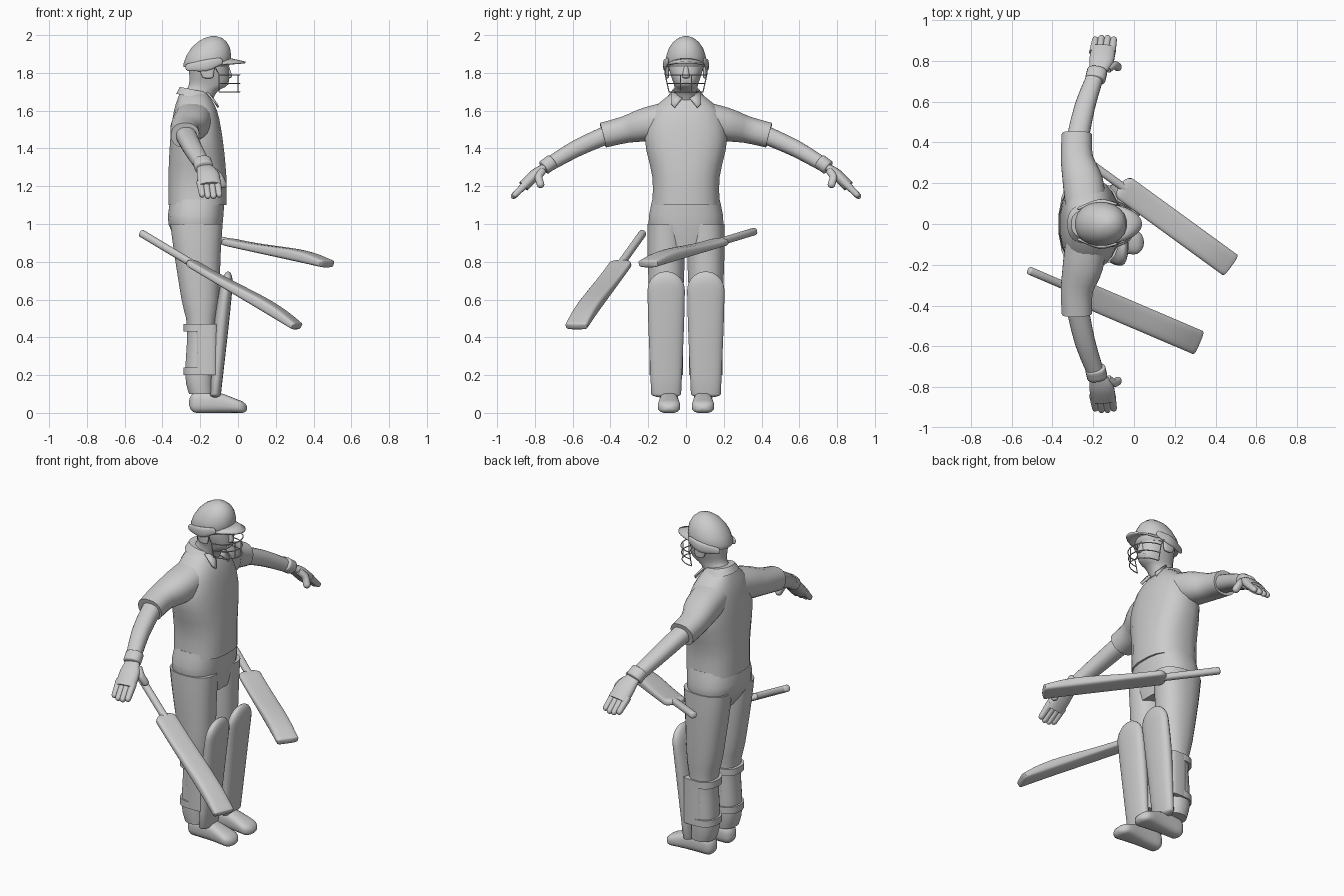
import bpy, bmesh, math
from mathutils import Vector

if "Cube" in bpy.data.objects:
    bpy.data.objects.remove(bpy.data.objects["Cube"], do_unlink=True)

SIDES = 20
UP = Vector((0, 0, 1))
FORWARD = Vector((1, 0, 0))
LEFTWARD = Vector((0, 1, 0))
LEG = .105
tone = (.6, .6, .6, 1)
grey = bpy.data.materials.new("plain grey")
grey.use_nodes = True
grey.diffuse_color = tone
grey.node_tree.nodes["Principled BSDF"].inputs["Base Color"].default_value = tone


def finish(name, bm, angle=50, thickness=None):
    bmesh.ops.recalc_face_normals(bm, faces=bm.faces)
    mesh = bpy.data.meshes.new(name)
    bm.to_mesh(mesh)
    bm.free()
    part = bpy.data.objects.new(name, mesh)
    bpy.context.collection.objects.link(part)
    mesh.materials.append(grey)
    bpy.ops.object.select_all(action="DESELECT")
    part.select_set(True)
    bpy.context.view_layer.objects.active = part
    bpy.ops.object.shade_smooth_by_angle(angle=math.radians(angle))
    if thickness:
        part.modifiers.new("thickness", "SOLIDIFY").thickness = thickness


def smoothed(rings):
    """Add two rings on a smooth curve between each pair of key rings."""
    keys = [Vector(ring) for ring in rings]
    result = []
    for i, (start, end) in enumerate(zip(keys, keys[1:])):
        leave = (end - keys[max(i - 1, 0)]) / 2
        arrive = (keys[min(i + 2, len(keys) - 1)] - start) / 2
        step = end - start
        for t in (0, 1 / 3, 2 / 3):
            result.append(start + leave * t + (step * 3 - leave * 2 - arrive) * t ** 2
                          + (leave + arrive - step * 2) * t ** 3)
    return result + [keys[-1]]


def domed(rings, length):
    """Close the last ring with a rounded end."""
    if not length:
        return rings
    last = rings[-1]
    centre = Vector(last[:3])
    outward = (centre - Vector(rings[-2][:3])).normalized()
    ends = []
    for k in range(1, 6):
        turn = math.radians(k * 17)
        spot = centre + outward * length * math.sin(turn)
        ends.append(Vector((*spot, *(size * math.cos(turn) for size in last[3:]))))
    return rings + ends


def skin(name, rings, side=FORWARD, along=None, s=1, tip=0, tail=0, power=2.3, angle=50):
    """Skin rounded rings, each a centre and two half sizes; s mirrors in y."""
    rings = domed(smoothed(rings), tip)
    rings = domed(rings[::-1], tail)[::-1]
    centres = [Vector((ring[0], ring[1] * s, ring[2])) for ring in rings]
    bm = bmesh.new()
    loops = []
    for i, ring in enumerate(rings):
        ahead = centres[min(i + 1, len(rings) - 1)] - centres[max(i - 1, 0)]
        ahead = Vector(along or ahead).normalized()
        across = (side - ahead * side.dot(ahead)).normalized()
        other = ahead.cross(across)
        loop = []
        for k in range(SIDES):
            turn = math.tau * (k + .5) / SIDES
            c, d = (math.copysign(abs(v) ** (2 / power), v) for v in (math.cos(turn), math.sin(turn)))
            loop.append(bm.verts.new(centres[i] + across * ring[3] * c + other * ring[4] * d))
        loops.append(loop)
    for lower, upper in zip(loops, loops[1:]):
        for k in range(SIDES):
            j = (k + 1) % SIDES
            bm.faces.new((lower[k], lower[j], upper[j], upper[k]))
    bm.faces.new(loops[0])
    bm.faces.new(loops[-1])
    finish(name, bm, angle)


def column(name, rows, y=0, along=UP, **options):
    """Upright part from rows of height, back, front and half width."""
    rings = [((back + front) / 2, y, z, (front - back) / 2, width) for z, back, front, width in rows]
    skin(name, rings, along=along, **options)


def limb(name, rows, flat=1, **options):
    """Tube from rows of position and radius."""
    skin(name, [(x, y, z, radius, radius * flat) for x, y, z, radius in rows], **options)


def wire(name, points):
    curve = bpy.data.curves.new(name, "CURVE")
    curve.dimensions = "3D"
    curve.bevel_depth = .003
    curve.bevel_resolution = 1
    spline = curve.splines.new("POLY")
    spline.points.add(len(points) - 1)
    for target, point in zip(spline.points, points):
        target.co = (*point, 1)
    curve.materials.append(grey)
    bpy.context.collection.objects.link(bpy.data.objects.new(name, curve))


# Shirt and trouser hips
column("shirt_body", [(1.1, -.37, -.06, .18), (1.25, -.37, -.06, .18), (1.45, -.36, -.08, .22),
                      (1.6, -.34, -.11, .18), (1.69, -.31, -.16, .08)], power=2.5)
column("trouser_hips", [(.88, -.3, -.1, .15), (1, -.37, -.08, .2), (1.13, -.36, -.07, .18)], power=2.5)

# Head and face
column("head", [(1.62, -.3, -.15, .06), (1.7, -.28, -.11, .06), (1.74, -.26, -.05, .065),
                (1.82, -.26, -.05, .09), (1.9, -.26, -.06, .09)])
limb("nose", [(-.05, 0, 1.78, .02), (-.06, 0, 1.84, .01)], tail=.01)
limb("lips", [(-.06, -.02, 1.75, .01), (-.06, .02, 1.75, .01)], tip=.01, tail=.01)

# Helmet shell, lower at the back, with its peak
column("helmet_shell", [(1.83, -.29, -.05, .1), (1.85, -.29, -.04, .11)], tip=.15, power=2.1)
bm = bmesh.new()
rows = []
for k in range(13):
    turn = math.radians(k * 13 - 78)
    c, d = math.cos(turn), math.sin(turn)
    rows.append([bm.verts.new(((.11 + .09 * t) * c - .16, .1 * d, 1.84 + (.04 - .02 * t) * c))
                 for t in (0, .5, 1)])
for near, far in zip(rows, rows[1:]):
    for i in range(2):
        bm.faces.new((near[i], near[i + 1], far[i + 1], far[i]))
finish("helmet_peak", bm, thickness=.01)

# Face grille bars
for level in range(3):
    z = 1.7 + level * .045
    width = .09 + level * .01
    arc = [math.pi * (k / 12 - .5) for k in range(13)]
    wire("grille_bar", [(.11 * math.cos(turn) - .1, width * math.sin(turn), z) for turn in arc])

# Collar band, sitting lower at the throat
column("collar_band", [(1.67, -.33, -.13, .1), (1.71, -.31, -.15, .07)], along=(.2, 0, 1))

for s in (1, -1):
    # Collar flap
    bm = bmesh.new()
    corners = [(-.14, .01, 1.68), (-.16, .08, 1.7), (-.11, .08, 1.64), (-.1, .06, 1.62)]
    bm.faces.new([bm.verts.new((x, y * s, z)) for x, y, z in corners])
    finish("collar_flap", bm, thickness=.01)
    # Ear protection and grille sides
    limb("ear_guard", [(-.26, .08, 1.83, .02), (-.17, .11, 1.84, .03), (-.1, .1, 1.86, .02)],
         side=UP, flat=.4, tip=.02, tail=.02, s=s)
    column("ear_flap", [(1.78, -.19, -.13, .01), (1.85, -.22, -.12, .01)], y=.1, tail=.01, s=s)
    wire("grille_side", [(-.13, .11 * s, 1.85), (-.1, .11 * s, 1.79), (-.1, .09 * s, 1.7)])
    wire("grille_upright", [(0, .03 * s, 1.79), (0, .03 * s, 1.7)])
    # Sleeve and forearm
    limb("sleeve", [(-.23, .04, 1.57, .1), (-.25, .2, 1.53, .1), (-.28, .32, 1.5, .08),
                    (-.28, .44, 1.47, .075)], flat=.9, s=s)
    limb("forearm", [(-.28, .4, 1.48, .055), (-.24, .58, 1.4, .05), (-.18, .75, 1.3, .04)], flat=.9, s=s)
    # Batting glove
    limb("glove_cuff", [(-.19, .71, 1.33, .05), (-.18, .75, 1.3, .05)], flat=.8, tip=.01, tail=.01, s=s)
    limb("glove_palm", [(-.18, .75, 1.3, .04), (-.16, .8, 1.26, .06), (-.15, .86, 1.2, .06)], flat=.5, s=s)
    for finger in range(4):
        x = finger * .03 - .2
        reach = .05 + .02 * math.sin(math.pi * (finger + 1) / 5)
        limb("glove_finger", [(x, .84, 1.22, .02), (x + .01, .84 + reach, 1.22 - reach, .016)],
             tip=.02, s=s)
    limb("glove_thumb", [(-.13, .76, 1.28, .02), (-.1, .78, 1.25, .02), (-.08, .77, 1.21, .02)], tip=.02, s=s)
    # Trouser leg
    column("trouser_leg", [(1, -.36, -.08, .1), (.85, -.34, -.09, .1), (.6, -.3, -.1, .09),
                           (.45, -.27, -.12, .08), (.2, -.28, -.13, .08), (.1, -.26, -.13, .07)], y=LEG, s=s)
    # Leg pad with side wing and straps
    column("leg_pad", [(.1, -.15, -.09, .08), (.45, -.13, -.05, .095), (.65, -.1, -.03, .1)],
           y=LEG, tip=.1, tail=.02, s=s)
    column("pad_wing", [(z, -.23, -.1, .09) for z in (.2, .47)], y=LEG, power=4, s=s)
    for middle in (.22, .45):
        column("pad_strap", [(middle + h, -.29, -.11, .09) for h in (-.02, .02)], y=LEG, s=s)
    # Shoe resting on the ground
    skin("shoe", [(x, .09, height, width, height) for x, height, width in
                  ((-.22, .055, .045), (-.11, .055, .05), (0, .035, .06))],
         side=LEFTWARD, along=FORWARD, tip=.05, tail=.04, power=2.8, s=s)


def bat(grip, toe):
    """Bat from grip end to toe, its face level from edge to edge."""
    grip, toe = Vector(grip), Vector(toe)
    along = toe - grip
    side = along.cross(UP).normalized()
    lift = side.cross(along).normalized()
    neck = grip.lerp(toe, .34)
    skin("bat_handle", [(*grip, .02, .02), (*neck, .02, .02)], side=side, tail=.01, tip=.03)
    blade = []
    for k in range(9):
        swell = .01 * math.sin(math.pi * (k / 8) ** 2)
        blade.append((*(neck.lerp(toe, k / 8) + lift * swell), .062, .02 + swell))
    skin("bat_blade", blade, side=side, tail=.04, tip=.01, power=4, angle=35)


# Two bats
bat((-.51, -.23, .95), (.31, -.58, .46))
bat((-.3, .36, .96), (.47, -.2, .79))
